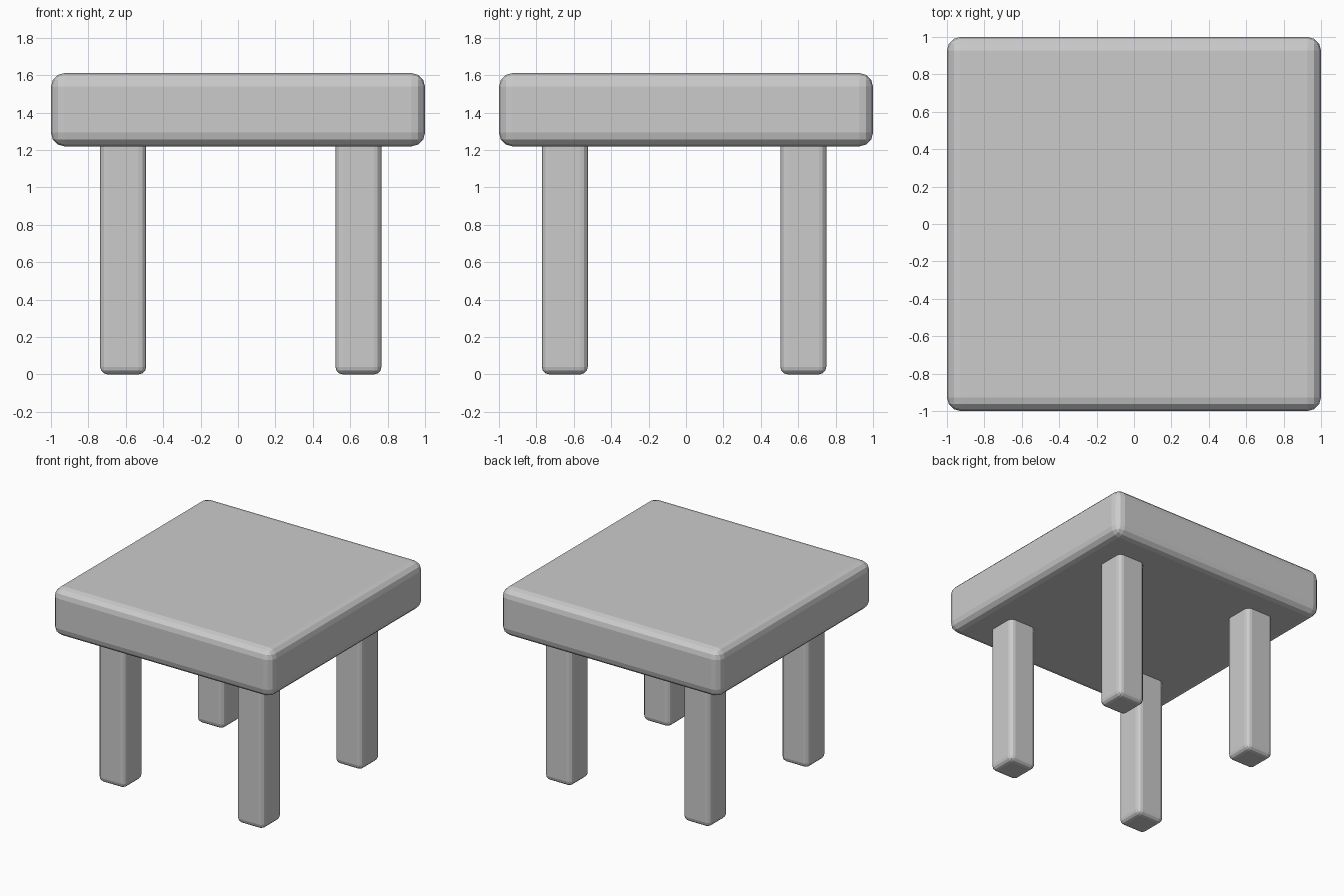
import bpy

if "Cube" in bpy.data.objects:
    bpy.data.objects.remove(bpy.data.objects["Cube"])


def rounded_box(name, center, size, radius):
    bpy.ops.mesh.primitive_cube_add(size=1, location=center)
    box = bpy.context.object
    box.name = name
    box.scale = size
    bpy.ops.object.transform_apply(location=False, rotation=False, scale=True)
    bevel = box.modifiers.new("rounded_edges", 'BEVEL')
    bevel.width = radius
    bevel.segments = 3
    return box


# Thick square seat
rounded_box("seat", (0, 0, 1.415), (2, 2, 0.392), 0.073)

# Four legs, running slightly into the seat
LEG_TOP = 1.28
for side, x in (("left", -0.614), ("right", 0.644)):
    for end, y in (("front", -0.648), ("back", 0.627)):
        rounded_box(f"{end}_{side}_leg", (x, y, LEG_TOP / 2),
                    (0.246, 0.246, LEG_TOP), 0.04)
